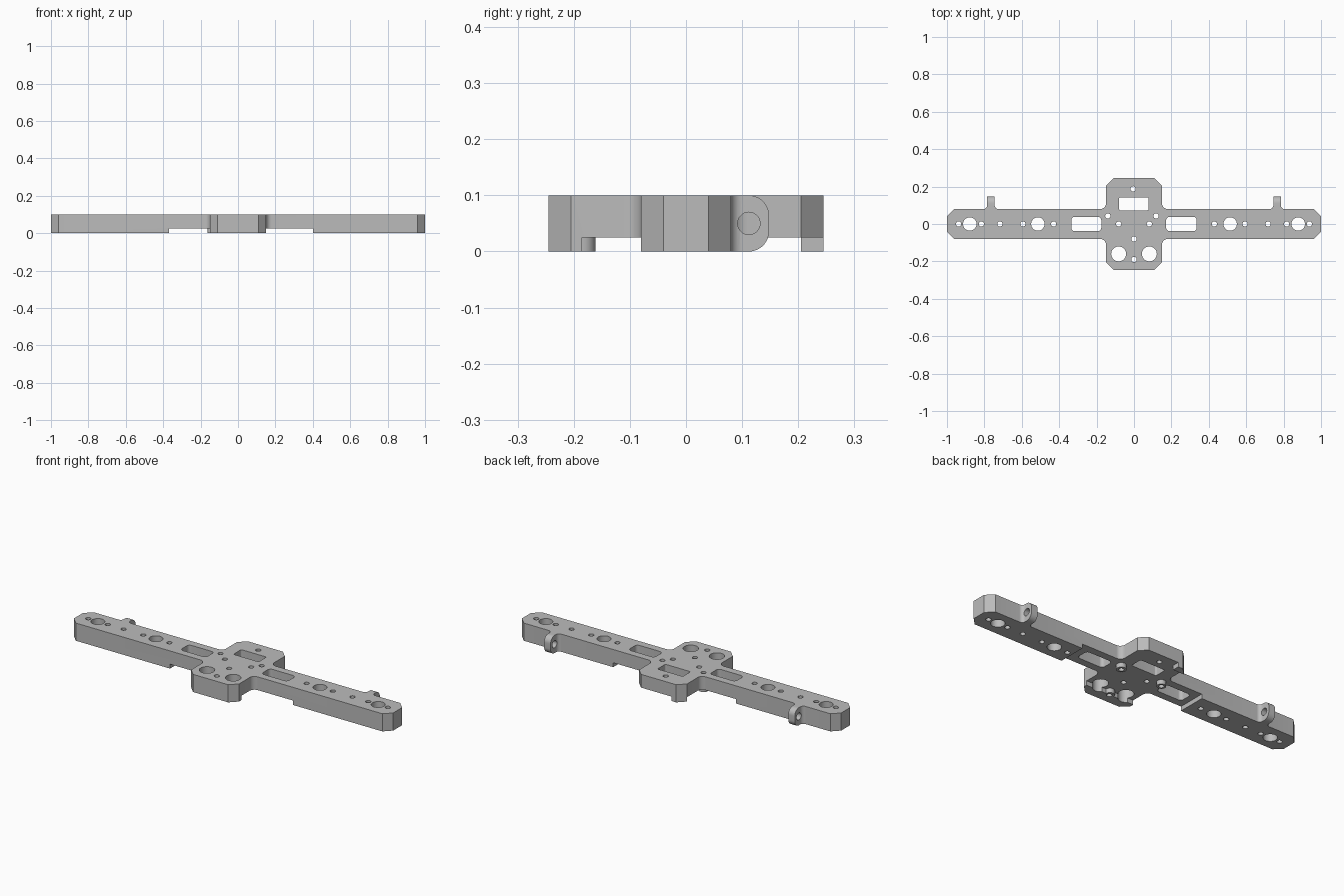
import bpy, bmesh, math
from mathutils import Vector

if "Cube" in bpy.data.objects:
    bpy.data.objects.remove(bpy.data.objects["Cube"])

H = 0.10        # plate thickness
RECESS = 0.025  # depth of the underside recess


def rounded(points, segs=6):
    """Outline from (x, y, radius) corners, each filleted by its radius."""
    out = []
    for i, (x, y, r) in enumerate(points):
        p = Vector((x, y))
        if r == 0:
            out.append(p)
            continue
        a = (Vector(points[i - 1][:2]) - p).normalized()
        b = (Vector(points[(i + 1) % len(points)][:2]) - p).normalized()
        half = a.angle(b) / 2
        c = p + (a + b).normalized() * (r / math.sin(half))
        v0 = p + a * (r / math.tan(half)) - c
        v1 = p + b * (r / math.tan(half)) - c
        for k in range(segs + 1):
            t = k / segs
            out.append(c + (v0 * (1 - t) + v1 * t).normalized() * r)
    return out


def circle(x, y, r, n=28):
    return [Vector((x + r * math.cos(2 * math.pi * k / n),
                    y + r * math.sin(2 * math.pi * k / n))) for k in range(n)]


def rect(x0, x1, y0, y1, r=0):
    return rounded([(x0, y0, r), (x1, y0, r), (x1, y1, r), (x0, y1, r)])


def prisms(name, outlines, lo, hi, along_x=False):
    """One object holding an extruded solid per outline."""
    bm = bmesh.new()
    for outline in outlines:
        place = (lambda p, d: (d, p.x, p.y)) if along_x else (lambda p, d: (p.x, p.y, d))
        f = bm.faces.new([bm.verts.new(place(p, lo)) for p in outline])
        ext = bmesh.ops.extrude_face_region(bm, geom=[f])
        move = Vector((hi - lo, 0, 0)) if along_x else Vector((0, 0, hi - lo))
        bmesh.ops.translate(bm, vec=move,
                            verts=[v for v in ext['geom'] if isinstance(v, bmesh.types.BMVert)])
    bmesh.ops.recalc_face_normals(bm, faces=bm.faces)
    me = bpy.data.meshes.new(name)
    bm.to_mesh(me)
    bm.free()
    ob = bpy.data.objects.new(name, me)
    bpy.context.collection.objects.link(ob)
    return ob


def combine(body, other, op):
    mod = body.modifiers.new(op.lower(), 'BOOLEAN')
    mod.operation, mod.object, mod.solver = op, other, 'EXACT'
    bpy.context.view_layer.objects.active = body
    bpy.ops.object.modifier_apply(modifier=mod.name)
    bpy.data.objects.remove(other)


# Cross-shaped plate with chamfered ends and two lugs on the back edge
right = [(0.11, -0.245, 0), (0.15, -0.205, 0), (0.15, -0.08, 0.03), (0.96, -0.08, 0),
         (1.0, -0.04, 0), (1.0, 0.04, 0), (0.96, 0.08, 0), (0.785, 0.08, 0.02),
         (0.785, 0.148, 0), (0.745, 0.148, 0), (0.745, 0.08, 0.02), (0.15, 0.08, 0.03),
         (0.15, 0.205, 0), (0.11, 0.245, 0)]
left = [(-x, y, r) for x, y, r in reversed(right)]
plate = prisms("mounting_plate", [rounded(right + left)], 0, H)

# Round the lug tips and drill them crosswise
R, LY = 0.036, 0.112
corners = []
for s in (1, -1):
    arc = [Vector((LY + R * math.sin(a), 0.05 + s * (0.05 - R + R * math.cos(a))))
           for a in [k * math.pi / 20 for k in range(11)]]
    corners.append(arc + [Vector((0.17, arc[-1].y)), Vector((0.17, 0.05 + s * 0.07)),
                          Vector((LY, 0.05 + s * 0.07))])
for x in (-0.765, 0.765):
    combine(plate, prisms("lug_rounding", corners, x - 0.06, x + 0.06, True), 'DIFFERENCE')
    combine(plate, prisms("lug_bore", [circle(LY, 0.05, 0.02)], x - 0.06, x + 0.06, True),
            'DIFFERENCE')

# Underside recess, leaving a ridge at the front
combine(plate, prisms("recess", [rect(-0.37, 0.40, -0.185, 0.3)], -0.05, RECESS), 'DIFFERENCE')

# Bosses and corner foot standing in the recess
bosses = [circle(-0.14, 0.043, 0.024), circle(0.118, 0.043, 0.026), circle(0, -0.185, 0.024)]
foot = [Vector(p) for p in ((-0.08, 0.205), (-0.08, 0.245), (-0.11, 0.245), (-0.15, 0.205))]
combine(plate, prisms("bosses", bosses + [foot], 0, RECESS + 0.01), 'UNION')

# Screw holes, large bores and rounded slots
holes = [circle(s * x, 0, 0.014) for s in (1, -1)
         for x in (0.938, 0.816, 0.717, 0.594, 0.43, 0.082)]
holes += [circle(x, y, 0.014) for x, y in
          ((0, -0.08), (0, -0.19), (-0.005, 0.188), (-0.14, 0.043), (0.118, 0.043))]
holes += [circle(s * x, 0, 0.036) for s in (1, -1) for x in (0.878, 0.514)]
holes += [circle(s * 0.082, -0.16, 0.04) for s in (1, -1)]
holes += [rect(-0.335, -0.175, -0.038, 0.038, 0.018), rect(0.172, 0.335, -0.038, 0.038, 0.018),
          rect(-0.08, 0.078, 0.073, 0.143, 0.008)]
combine(plate, prisms("holes", holes, -0.05, H + 0.05), 'DIFFERENCE')

# Plain grey finish, smooth on the curved walls
grey = bpy.data.materials.new("grey_metal")
grey.diffuse_color = (0.5, 0.5, 0.5, 1)
grey.use_nodes = True
grey.node_tree.nodes["Principled BSDF"].inputs["Base Color"].default_value = grey.diffuse_color
plate.data.materials.clear()
plate.data.materials.append(grey)
for f in plate.data.polygons:
    f.material_index = 0
bpy.ops.object.select_all(action='DESELECT')
plate.select_set(True)
bpy.context.view_layer.objects.active = plate
bpy.ops.object.shade_smooth_by_angle(angle=math.radians(30))
